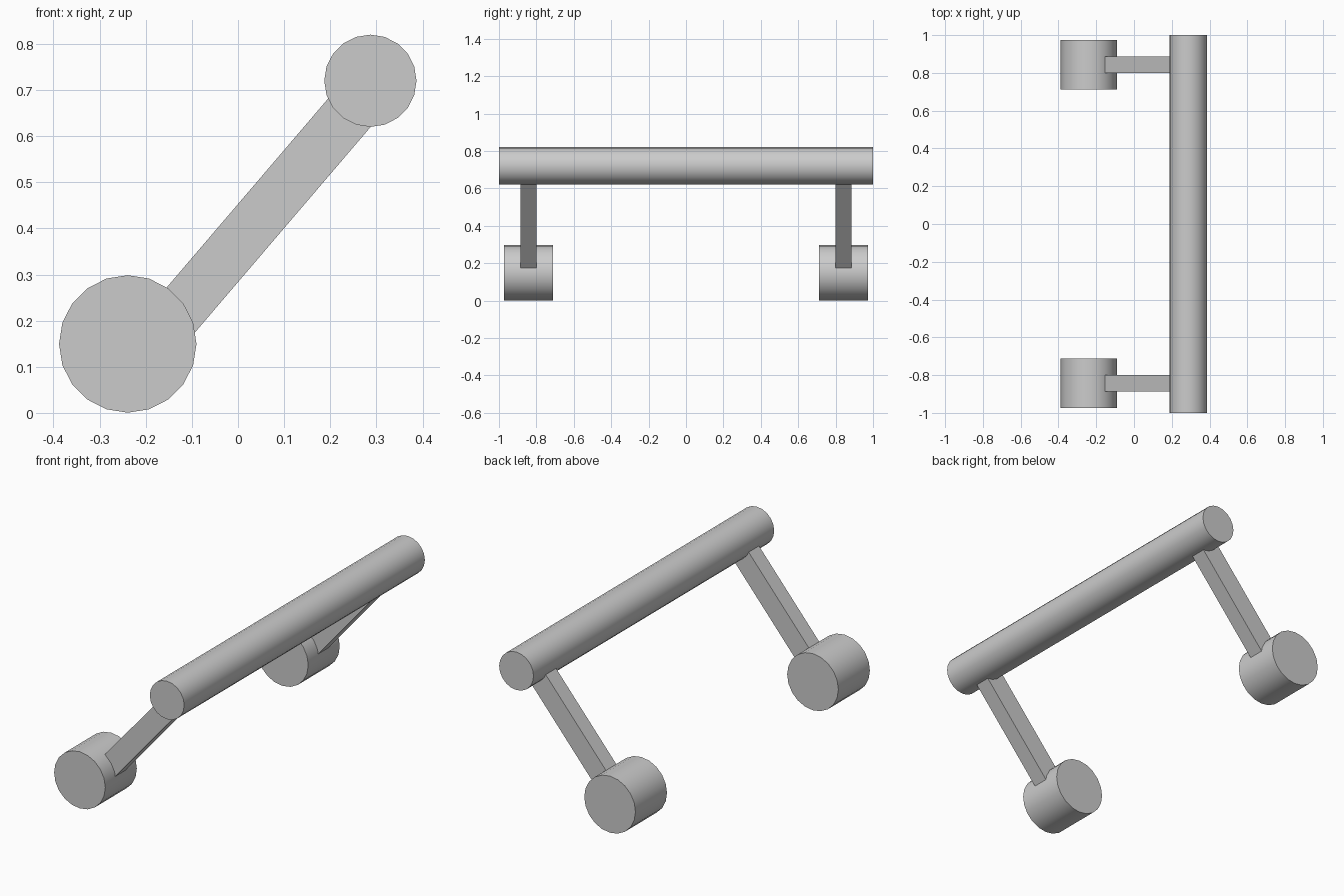
import bpy
import math
from mathutils import Vector

if "Cube" in bpy.data.objects:
    bpy.data.objects.remove(bpy.data.objects["Cube"])


def cylinder(name, x, y, z, radius, length):
    """20-sided cylinder lying along the y axis."""
    bpy.ops.mesh.primitive_cylinder_add(
        vertices=20, radius=radius, depth=length,
        location=(x, y, z), rotation=(math.pi / 2, 0, 0))
    obj = bpy.context.object
    obj.name = name
    bpy.ops.object.transform_apply(location=False, rotation=True, scale=True)
    bpy.ops.object.shade_smooth_by_angle(angle=math.radians(30))
    return obj


def bar(name, start, end, y, thickness, width):
    """Rectangular bar between two (x, z) points."""
    a, b = Vector((start[0], y, start[1])), Vector((end[0], y, end[1]))
    d = b - a
    bpy.ops.mesh.primitive_cube_add(
        size=1, location=(a + b) / 2, rotation=(0, -math.atan2(d.z, d.x), 0))
    obj = bpy.context.object
    obj.name = name
    obj.scale = (d.length, width, thickness)
    bpy.ops.object.transform_apply(location=False, rotation=True, scale=True)
    return obj


# Long round handle
cylinder("handle", 0.287, 0, 0.72, 0.1, 2.0)

# Slanted arms and round end pieces on both sides
for side, label in ((-1, "front"), (1, "back")):
    bar(label + "_arm", (-0.195, 0.14), (0.27, 0.684), side * 0.843, 0.11, 0.086)
    cylinder(label + "_pivot", -0.239, side * 0.843, 0.1495, 0.149, 0.262)
